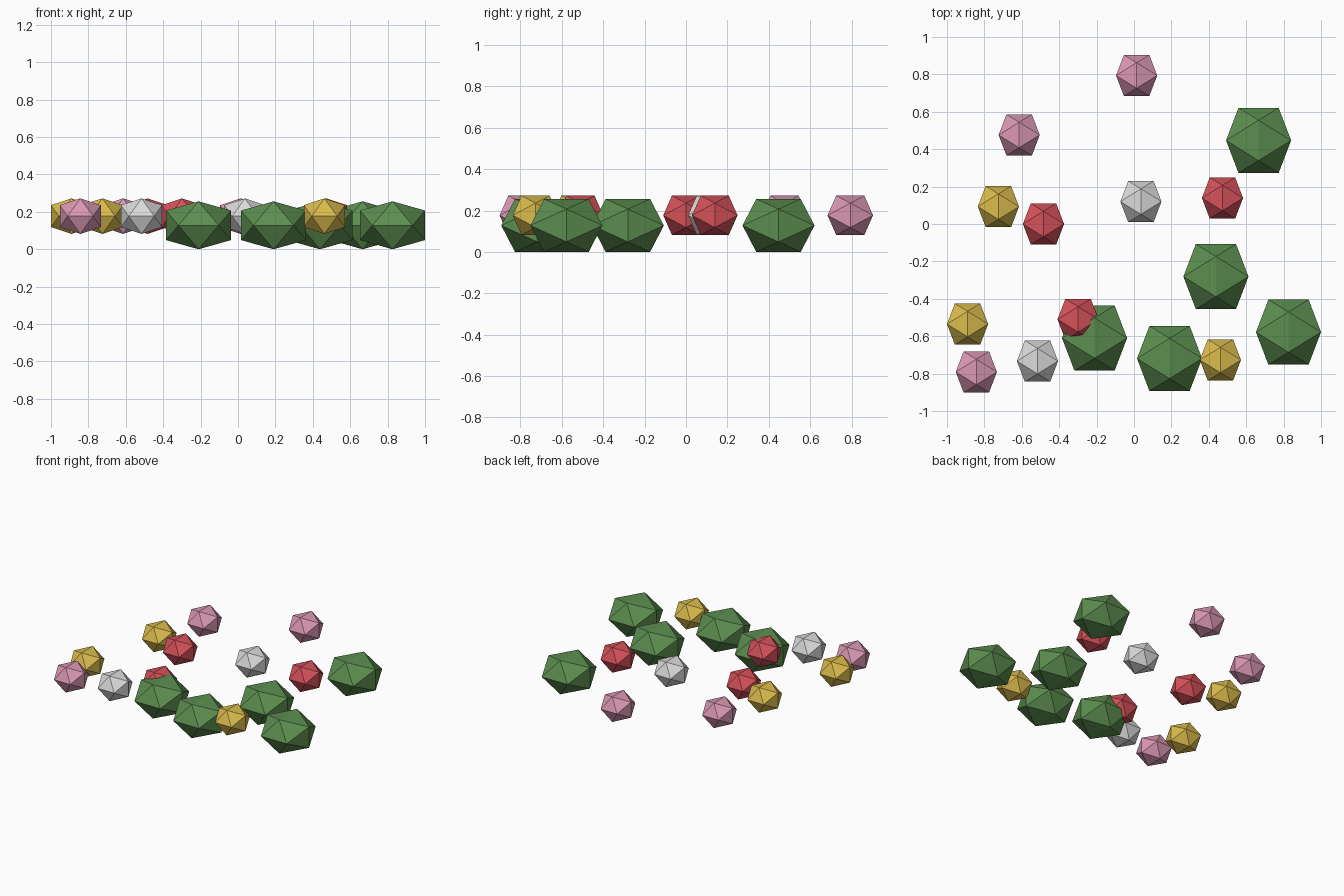
import bpy
import bmesh
import math

if "Cube" in bpy.data.objects:
    bpy.data.objects.remove(bpy.data.objects["Cube"])

PHI = (1 + math.sqrt(5)) / 2


def material(name, srgb):
    mat = bpy.data.materials.new(name)
    mat.diffuse_color = [(c / 255) ** 2.2 for c in srgb] + [1]
    mat.use_nodes = True
    mat.node_tree.nodes["Principled BSDF"].inputs["Base Color"].default_value = mat.diffuse_color
    return mat


def icosahedron(name, x, y, z, half_width, half_height, mat):
    """Twenty flat faces, edge-up, squashed in height."""
    bm = bmesh.new()
    for a in (-1, 1):
        for b in (-PHI, PHI):
            for co in ((a, b, 0), (0, a, b), (b, 0, a)):
                bm.verts.new((co[0] * half_width / PHI,
                              co[1] * half_width / PHI,
                              co[2] * half_height / PHI))
    bmesh.ops.convex_hull(bm, input=bm.verts[:])
    bmesh.ops.recalc_face_normals(bm, faces=bm.faces[:])
    mesh = bpy.data.meshes.new(name)
    bm.to_mesh(mesh)
    bm.free()
    mesh.materials.append(mat)
    obj = bpy.data.objects.new(name, mesh)
    obj.location = (x, y, z)
    bpy.context.collection.objects.link(obj)


# Leafy bushes resting on the ground
leaf = material("leaf green", (92, 140, 80))
for x, y in ((0.666, 0.447), (0.438, -0.281), (0.826, -0.578),
             (0.19, -0.719), (-0.211, -0.61)):
    icosahedron("bush", x, y, 0.128, 0.174, 0.128, leaf)

# Flower heads floating above the ground, grouped by colour
flowers = {
    "pink": ((217, 150, 178), ((0.014, 0.794), (-0.614, 0.476), (-0.843, -0.791))),
    "yellow": ((217, 186, 78), ((-0.725, 0.093), (-0.89, -0.535), (0.462, -0.727))),
    "red": ((212, 82, 90), ((-0.484, 0.0), (0.473, 0.139), (-0.299, -0.51))),
    "white": ((217, 217, 217), ((0.037, 0.12), (-0.516, -0.733))),
}
for colour, (srgb, spots) in flowers.items():
    petal = material("petal " + colour, srgb)
    for x, y in spots:
        icosahedron(colour + "_flower", x, y, 0.177, 0.11, 0.095, petal)
